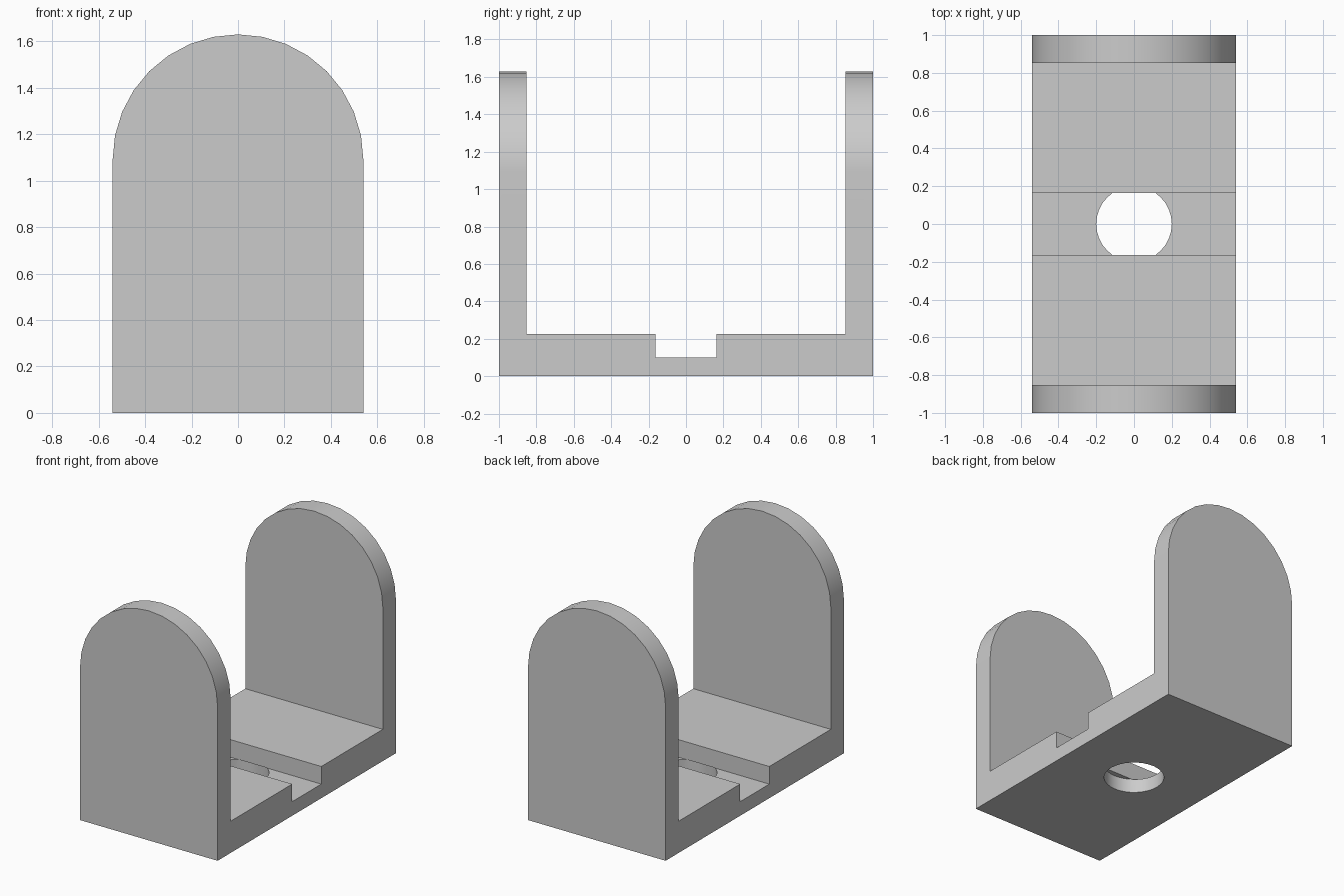
import bpy, bmesh, math
from mathutils import Vector

cube = bpy.data.objects.get("Cube")
if cube:
    bpy.data.objects.remove(cube, do_unlink=True)

HALF_W, HEIGHT, WALL, FLOOR = 0.54, 1.63, 0.147, 0.225
SLOT_HALF, SLOT_Z, HOLE_R = 0.163, 0.10, 0.2

grey = bpy.data.materials.new("plain grey")
grey.use_nodes = True
grey.diffuse_color = (0.6, 0.6, 0.6, 1)
grey.node_tree.nodes["Principled BSDF"].inputs["Base Color"].default_value = (0.6, 0.6, 0.6, 1)


def prism(name, points, direction):
    """Extrude a closed outline along a vector."""
    bm = bmesh.new()
    face = bm.faces.new([bm.verts.new(p) for p in points])
    new = bmesh.ops.extrude_face_region(bm, geom=[face])["geom"]
    verts = [v for v in new if isinstance(v, bmesh.types.BMVert)]
    bmesh.ops.translate(bm, vec=Vector(direction), verts=verts)
    bmesh.ops.recalc_face_normals(bm, faces=bm.faces)
    mesh = bpy.data.meshes.new(name)
    bm.to_mesh(mesh)
    bm.free()
    mesh.materials.append(grey)
    obj = bpy.data.objects.new(name, mesh)
    bpy.context.collection.objects.link(obj)
    return obj


def apply_boolean(target, cutter, operation):
    bpy.context.view_layer.objects.active = target
    mod = target.modifiers.new(operation.lower(), "BOOLEAN")
    mod.operation, mod.object, mod.solver = operation, cutter, "EXACT"
    bpy.ops.object.modifier_apply(modifier=mod.name)
    bpy.data.objects.remove(cutter, do_unlink=True)


# Side profile: two upright walls, a thick floor and a cross slot
half = [(1, 0), (1, HEIGHT + 0.1), (1 - WALL, HEIGHT + 0.1), (1 - WALL, FLOOR),
        (SLOT_HALF, FLOOR), (SLOT_HALF, SLOT_Z)]
outline = half + [(-y, z) for y, z in reversed(half)]
bracket = prism("bracket", [(-1, y, z) for y, z in outline], (2, 0, 0))

# Rounded tops: trim to an arch-shaped front outline
arc = [(HALF_W * math.cos(math.pi * i / 16),
        HEIGHT - HALF_W + HALF_W * math.sin(math.pi * i / 16)) for i in range(17)]
arch = [(HALF_W, -0.2)] + arc + [(-HALF_W, -0.2)]
trim = prism("arch_trim", [(x, -2, z) for x, z in arch], (0, 4, 0))
apply_boolean(bracket, trim, "INTERSECT")

# Round hole below the slot, running under the floor blocks
ring = [(HOLE_R * math.cos(math.tau * i / 32), HOLE_R * math.sin(math.tau * i / 32), -0.2)
        for i in range(32)]
hole = prism("hole_cutter", ring, (0, 0, 0.2 + SLOT_Z + 0.001))
apply_boolean(bracket, hole, "DIFFERENCE")

# Smooth arches and hole, crisp corners
bpy.ops.object.select_all(action="DESELECT")
bracket.select_set(True)
bpy.context.view_layer.objects.active = bracket
bpy.ops.object.shade_smooth_by_angle(angle=math.radians(30))
weighted = bracket.modifiers.new("weighted normals", "WEIGHTED_NORMAL")
weighted.keep_sharp = True
